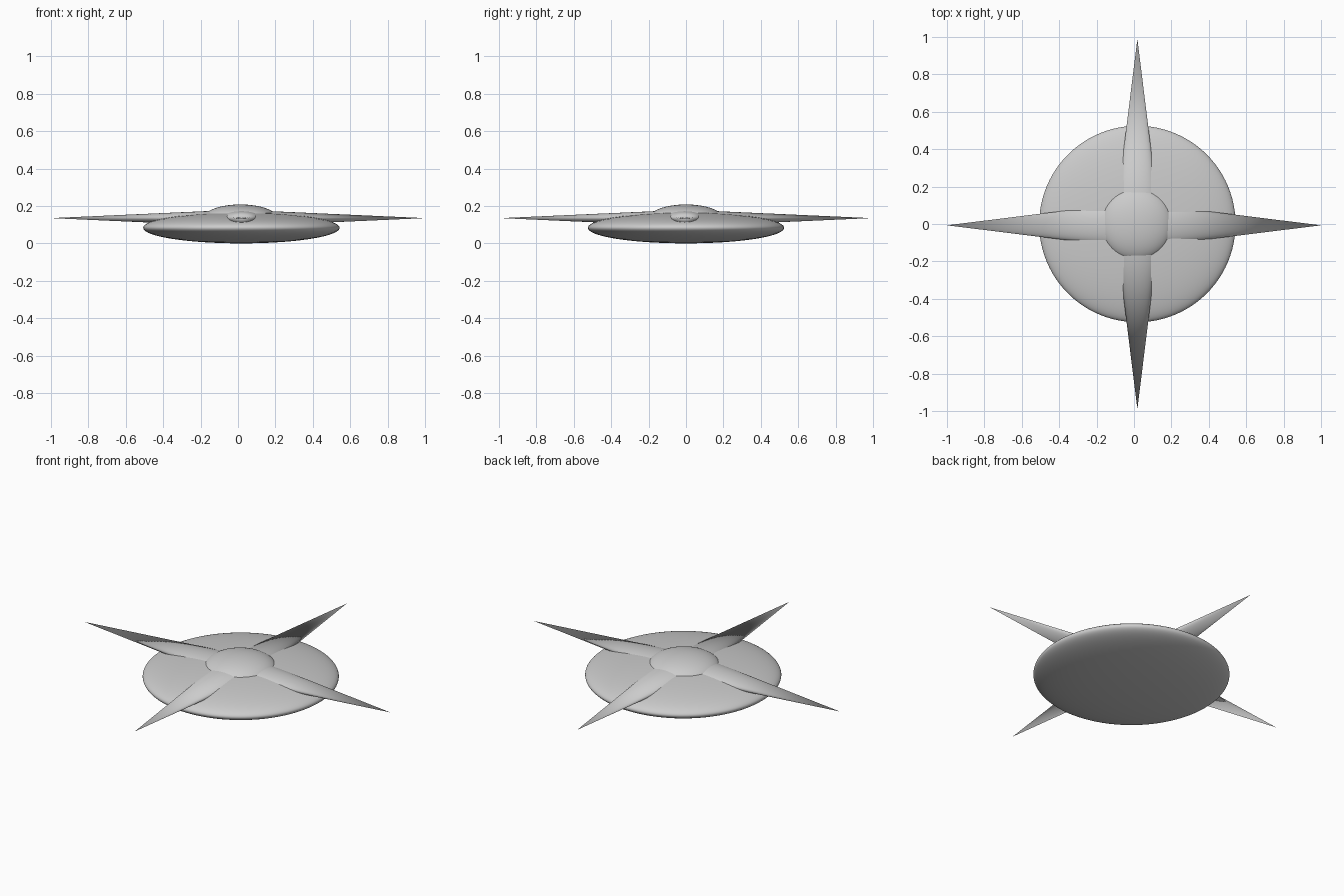
import bpy
import math

if "Cube" in bpy.data.objects:
    bpy.data.objects.remove(bpy.data.objects["Cube"])

CX = 0.018        # the body sits slightly right of the origin
SPIKE_Z = 0.135


def smooth(obj):
    bpy.ops.object.shade_smooth_by_angle(angle=math.radians(40))
    return obj


def ellipsoid(name, location, radii, segments=96, rings=48):
    bpy.ops.mesh.primitive_uv_sphere_add(segments=segments, ring_count=rings,
                                         radius=1, location=location)
    obj = bpy.context.object
    obj.name = name
    obj.scale = radii
    bpy.ops.object.transform_apply(location=False, rotation=False, scale=True)
    return smooth(obj)


def spike(name, angle, tip, root=0.08):
    """Flattened cone lying outward along the given angle, ending at tip."""
    length = math.hypot(tip[0] - CX, tip[1]) - root
    dx, dy = math.cos(angle), math.sin(angle)
    bpy.ops.mesh.primitive_cone_add(vertices=48, radius1=1, radius2=0, depth=1)
    obj = bpy.context.object
    obj.name = name
    # cone axis z -> x, then width in y and thin height in z
    obj.rotation_euler = (0, math.pi / 2, 0)
    bpy.ops.object.transform_apply(location=False, rotation=True, scale=False)
    obj.scale = (length, 0.124 * length, 0.045 * length)
    obj.rotation_euler = (0, 0, angle)
    obj.location = (tip[0] - dx * length / 2, tip[1] - dy * length / 2, SPIKE_Z)
    bpy.ops.object.transform_apply(location=False, rotation=True, scale=True)
    return smooth(obj)


# Flat rounded disc and the domed centre
ellipsoid("disc_body", (CX, 0, 0.083), (0.525, 0.525, 0.083))
ellipsoid("centre_dome", (0.013, 0, 0.135), (0.196, 0.196, 0.073), 64, 32)

# Four tapering spikes
spike("right_spike", 0, (1.0, -0.007))
spike("back_spike", math.pi / 2, (CX, 0.99))
spike("left_spike", math.pi, (-1.0, -0.007))
spike("front_spike", -math.pi / 2, (CX, -0.99))
